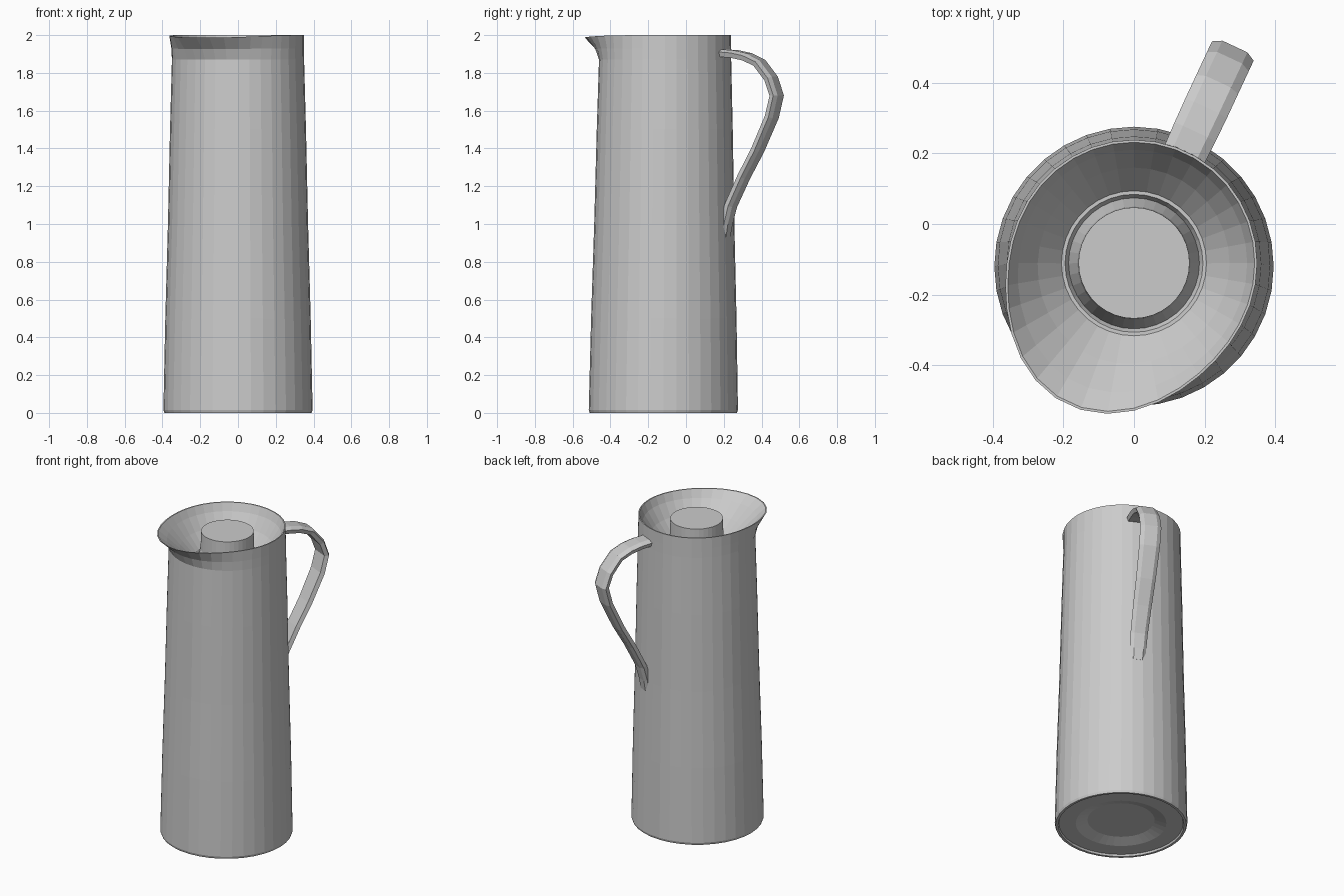
import bpy, bmesh, math
from mathutils import Vector

old = bpy.data.objects.get("Cube")
if old:
    bpy.data.objects.remove(old, do_unlink=True)

GREY = (0.6, 0.6, 0.6, 1.0)
mat = bpy.data.materials.new("light grey")
mat.use_nodes = True
mat.diffuse_color = GREY
mat.node_tree.nodes["Principled BSDF"].inputs["Base Color"].default_value = GREY

SIDES = 36
HANDLE_ANGLE = math.radians(65)
SPOUT_ANGLE = HANDLE_ANGLE + math.pi
SPOUT_SPREAD = math.radians(45)


def finish(name, bm):
    bmesh.ops.recalc_face_normals(bm, faces=bm.faces)
    mesh = bpy.data.meshes.new(name)
    bm.to_mesh(mesh)
    bm.free()
    mesh.materials.append(mat)
    obj = bpy.data.objects.new(name, mesh)
    bpy.context.collection.objects.link(obj)
    return obj


def axis_y(z):
    return -0.12 + 0.005 * z


def lathe(name, profile):
    """Revolve (radius, height, spout amount) rows; radius 0 closes with a pole."""
    bm = bmesh.new()
    rings = []
    for r, z, spout in profile:
        if r == 0:
            rings.append([bm.verts.new((0, axis_y(z), z))] * SIDES)
            continue
        ring = []
        for i in range(SIDES):
            a = math.tau * i / SIDES
            off = (a - SPOUT_ANGLE + math.pi) % math.tau - math.pi
            pull = spout * math.exp(-(off / SPOUT_SPREAD) ** 2)
            rr = r + 0.095 * pull
            ring.append(bm.verts.new((rr * math.cos(a), axis_y(z) + rr * math.sin(a),
                                      z - 0.014 * pull)))
        rings.append(ring)
    for lower, upper in zip(rings, rings[1:]):
        for i in range(SIDES):
            j = (i + 1) % SIDES
            quad = dict.fromkeys((lower[i], lower[j], upper[j], upper[i]))
            bm.faces.new(list(quad))
    return finish(name, bm)


# Tapered jug: recessed base, outer wall, spouted rim, funnel and collar
lathe("jug_body", [
    (0, 0.035, 0), (0.2, 0.035, 0), (0.27, 0.012, 0), (0.37, 0.012, 0),
    (0.375, 0, 0), (0.39, 0, 0), (0.395, 0.015, 0),
    (0.385, 0.5, 0), (0.371, 1.0, 0), (0.36, 1.5, 0), (0.35, 1.87, 0),
    (0.349, 1.93, 0.3), (0.348, 2.0, 1.0),
    (0.341, 2.0, 1.0), (0.32, 1.95, 0.6), (0.27, 1.87, 0.2),
    (0.205, 1.79, 0), (0.195, 1.79, 0), (0.18, 1.76, 0),
])

# Stopper in the mouth, flared at its foot
lathe("stopper", [(0, 1.97, 0), (0.157, 1.97, 0), (0.16, 1.86, 0),
                  (0.185, 1.77, 0), (0, 1.76, 0)])


# Handle: flat strap swept along the outer curve (distance from axis, height, half width)
PATH = [(0.335, 1.925, 0.062), (0.41, 1.92, 0.064), (0.485, 1.905, 0.065),
        (0.565, 1.87, 0.065), (0.64, 1.78, 0.065), (0.675, 1.68, 0.065),
        (0.645, 1.56, 0.064), (0.56, 1.38, 0.06), (0.48, 1.24, 0.057),
        (0.405, 1.09, 0.053), (0.38, 1.0, 0.05), (0.368, 0.93, 0.045)]
out = Vector((math.cos(HANDLE_ANGLE), math.sin(HANDLE_ANGLE), 0))
side = Vector((-out.y, out.x, 0))
origin = Vector((0, -0.11, 0))
THICK = 0.04

bm = bmesh.new()
sections = []
for k, (r, z, half) in enumerate(PATH):
    prev, nxt = PATH[max(k - 1, 0)], PATH[min(k + 1, len(PATH) - 1)]
    along = Vector((nxt[0] - prev[0], nxt[1] - prev[1])).normalized()
    inward = out * along.y + Vector((0, 0, -along.x))
    top = origin + out * r + Vector((0, 0, z))
    # Slightly crowned outside, flat inside
    shape = [(0.6, 0), (1, 0.35), (0.85, 1), (-0.85, 1), (-1, 0.35), (-0.6, 0)]
    sections.append([bm.verts.new(top + side * half * s + inward * THICK * t)
                     for s, t in shape])
for a, b in zip(sections, sections[1:]):
    for i in range(len(a)):
        j = (i + 1) % len(a)
        bm.faces.new((a[i], a[j], b[j], b[i]))
bm.faces.new(sections[0])
bm.faces.new(sections[-1])
finish("handle", bm)
